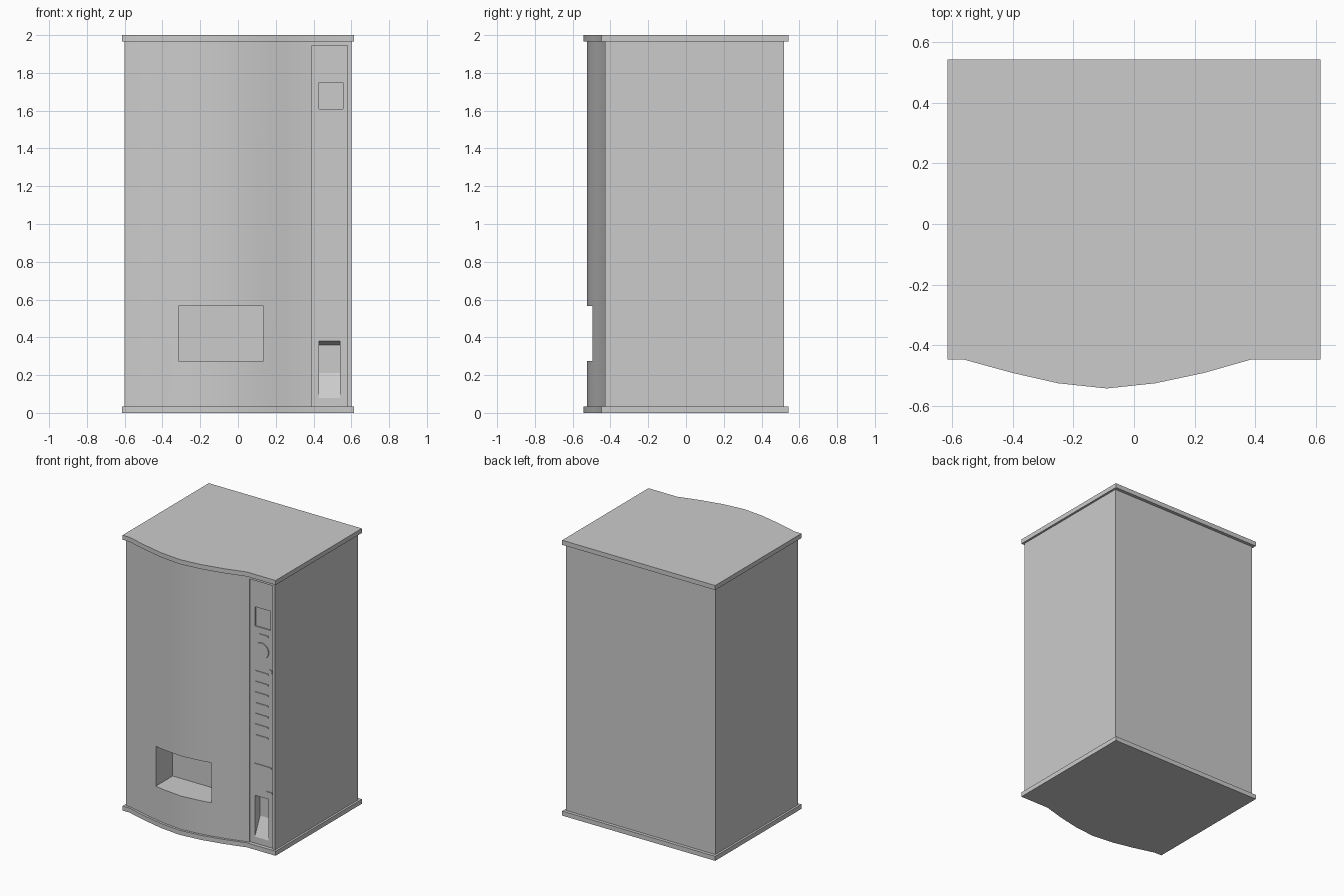
import bpy, bmesh, math

if "Cube" in bpy.data.objects:
    bpy.data.objects.remove(bpy.data.objects["Cube"])

# front bulge of the cabinet, as (x, y)
BULGE = [(-0.56, -0.447), (-0.40, -0.491), (-0.25, -0.525), (-0.09, -0.542),
         (0.07, -0.525), (0.23, -0.491), (0.385, -0.447)]


def prism(name, pts, lo, hi, axis='z'):
    """Extrude a 2D outline: (x, y) along z, or (y, z) along x."""
    bm = bmesh.new()
    place = (lambda p, t: (p[0], p[1], t)) if axis == 'z' else (lambda p, t: (t, p[0], p[1]))
    a = [bm.verts.new(place(p, lo)) for p in pts]
    b = [bm.verts.new(place(p, hi)) for p in pts]
    bm.faces.new(a)
    bm.faces.new(b)
    n = len(pts)
    for i in range(n):
        bm.faces.new((a[i], a[(i + 1) % n], b[(i + 1) % n], b[i]))
    bmesh.ops.recalc_face_normals(bm, faces=bm.faces)
    me = bpy.data.meshes.new(name)
    bm.to_mesh(me)
    bm.free()
    ob = bpy.data.objects.new(name, me)
    bpy.context.collection.objects.link(ob)
    return ob


def box(name, x0, x1, y0, y1, z0, z1):
    return prism(name, [(x0, y0), (x1, y0), (x1, y1), (x0, y1)], z0, z1)


def cut(target, cutter):
    bpy.context.view_layer.objects.active = target
    m = target.modifiers.new("cut", 'BOOLEAN')
    m.operation = 'DIFFERENCE'
    m.solver = 'EXACT'
    m.object = cutter
    bpy.ops.object.modifier_apply(modifier=m.name)
    bpy.data.objects.remove(cutter, do_unlink=True)


def smooth(ob, deg):
    bpy.ops.object.select_all(action='DESELECT')
    ob.select_set(True)
    bpy.context.view_layer.objects.active = ob
    bpy.ops.object.shade_smooth_by_angle(angle=math.radians(deg))


def disc(name, x, y, z, r, depth):
    bpy.ops.mesh.primitive_cylinder_add(vertices=24, radius=r, depth=depth,
                                        location=(x, y, z), rotation=(math.pi / 2, 0, 0))
    ob = bpy.context.object
    ob.name = name
    smooth(ob, 30)


# base and top slabs
slab = [(-0.615, -0.447)] + BULGE + [(0.615, -0.447), (0.615, 0.543), (-0.615, 0.543)]
for name, z in (("base_slab", 0), ("top_slab", 1.967)):
    smooth(prism(name, slab, z, z + 0.033), 20)

# cabinet with the bulging door
inner = [(x, y + 0.017) for x, y in BULGE]
outline = [(-0.6, -0.43)] + inner + [(0.6, -0.43), (0.6, 0.52), (-0.6, 0.52)]
cabinet = prism("cabinet", outline, 0.03, 1.97)

# delivery opening
cut(cabinet, box("delivery_cutter", -0.315, 0.135, -0.7, -0.30, 0.275, 0.565))

# recessed control strip, display window and coin return pocket
PY = -0.42
cut(cabinet, box("strip_cutter", 0.392, 0.58, -0.6, PY, 0.02, 1.945))
cut(cabinet, box("display_cutter", 0.43, 0.555, -0.6, PY + 0.01, 1.61, 1.75))
pocket = [(-0.5, 0.38), (PY, 0.38), (PY + 0.06, 0.36), (PY + 0.06, 0.21), (PY, 0.08), (-0.5, 0.08)]
cut(cabinet, prism("coin_return_cutter", pocket, 0.43, 0.54, 'x'))
smooth(cabinet, 20)

# thin selection bars and slots on the strip: x0, x1, z
bars = [(0.435, 0.54, 1.285 - 0.0775 * i) for i in range(7)]
bars += [(0.47, 0.54, 1.56), (0.43, 0.565, 0.61), (0.525, 0.57, 0.43)]
for i, (x0, x1, z) in enumerate(bars):
    box(f"control_bar_{i}", x0, x1, PY - 0.006, PY + 0.005, z - 0.005, z + 0.005)

# coin dial and lock
disc("coin_dial", 0.485, PY, 1.445, 0.058, 0.014)
disc("lock", 0.556, PY, 1.31, 0.016, 0.014)
